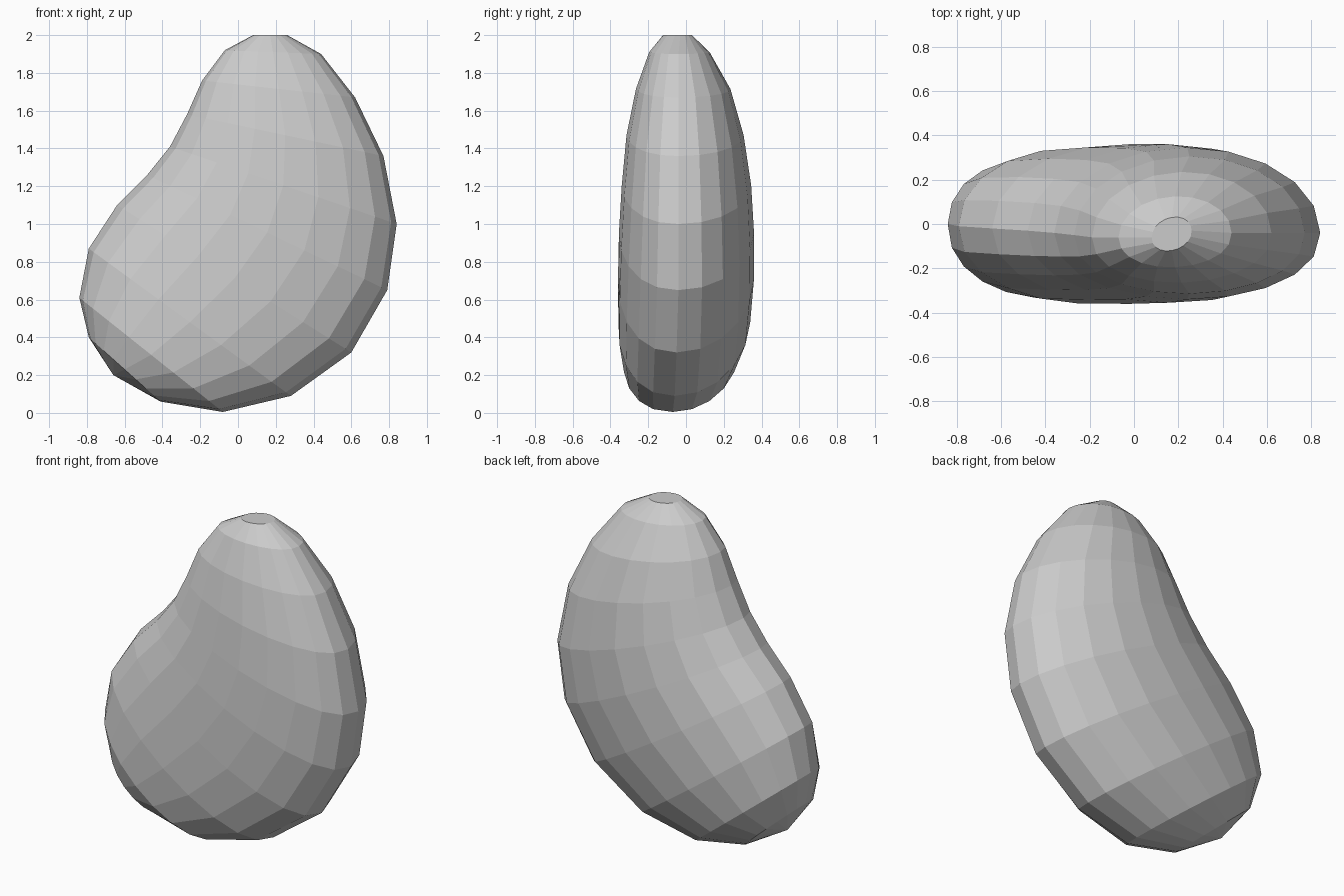
import bpy, bmesh
from math import sin, cos, tau

if "Cube" in bpy.data.objects:
    bpy.data.objects.remove(bpy.data.objects["Cube"])

# Cross-sections along the bent bean:
# outer rim x, z | inner rim x, z | front y, back y at the middle | rim y outer, inner
SECTIONS = [
    (0.26, 2.00, 0.08, 2.00, -0.12, 0.03, -0.03, -0.06),
    (0.44, 1.90, -0.07, 1.92, -0.195, 0.125, -0.04, -0.06),
    (0.62, 1.67, -0.19, 1.76, -0.265, 0.235, -0.04, -0.06),
    (0.77, 1.36, -0.27, 1.58, -0.315, 0.305, -0.04, -0.05),
    (0.84, 1.00, -0.36, 1.41, -0.34, 0.345, -0.04, -0.04),
    (0.79, 0.65, -0.48, 1.26, -0.355, 0.36, -0.04, -0.03),
    (0.60, 0.32, -0.64, 1.10, -0.36, 0.36, -0.05, -0.02),
    (0.28, 0.09, -0.79, 0.87, -0.358, 0.34, -0.06, -0.01),
    (-0.08, 0.005, -0.84, 0.61, -0.33, 0.28, -0.07, 0.00),
    (-0.41, 0.06, -0.79, 0.40, -0.24, 0.17, -0.06, -0.02),
]
SIDES = 20
TIPS = ((0.17, -0.04, 2.0), (-0.66, -0.035, 0.2))

bm = bmesh.new()

# Rings of the body, a little fuller on the front than on the back
rings = []
for ox, oz, ix, iz, front, back, oy, iy in SECTIONS:
    ring = []
    for k in range(SIDES):
        a = tau * k / SIDES
        t = (1 + cos(a)) / 2
        edge, fullness = (back, 0.98) if sin(a) > 0 else (front, 0.88)
        s = abs(sin(a)) ** fullness
        y = iy + (oy - iy) * t + (edge - (oy + iy) / 2) * s
        ring.append(bm.verts.new((ix + (ox - ix) * t, y, iz + (oz - iz) * t)))
    rings.append(ring)

for r0, r1 in zip(rings, rings[1:]):
    for k in range(SIDES):
        j = (k + 1) % SIDES
        bm.faces.new((r0[k], r0[j], r1[j], r1[k]))

# Rounded ends
for ring, tip in zip((rings[0], rings[-1]), TIPS):
    v = bm.verts.new(tip)
    for k in range(SIDES):
        bm.faces.new((ring[k], ring[(k + 1) % SIDES], v))

bmesh.ops.recalc_face_normals(bm, faces=bm.faces)
mesh = bpy.data.meshes.new("bean_body")
bm.to_mesh(mesh)
bm.free()
bpy.context.collection.objects.link(bpy.data.objects.new("bean_body", mesh))
